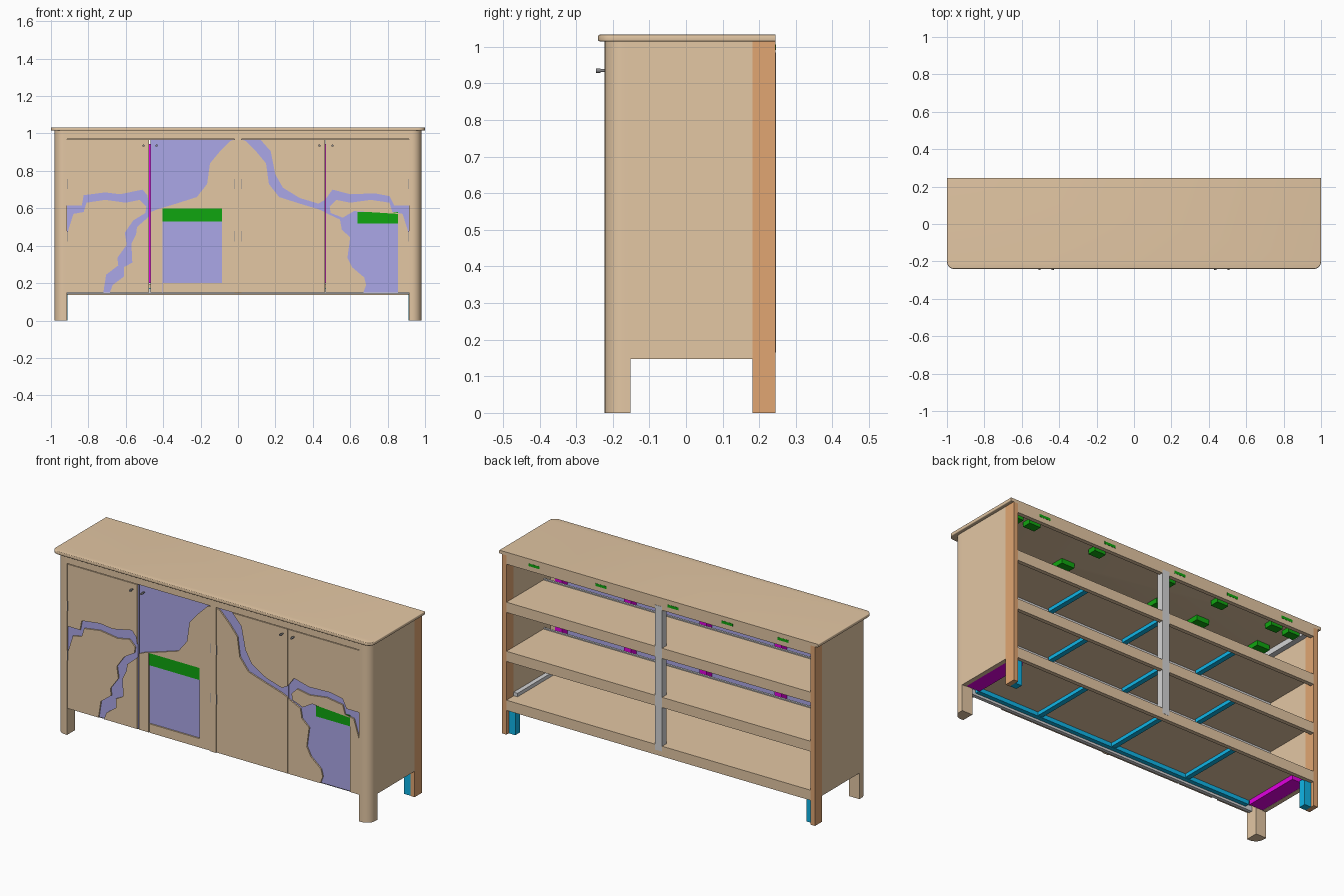
import bpy, bmesh, math
from mathutils import Vector

cube = bpy.data.objects.get("Cube")
if cube:
    bpy.data.objects.remove(cube, do_unlink=True)


def material(name, rgb):
    m = bpy.data.materials.new(name)
    m.use_nodes = True
    m.diffuse_color = (*rgb, 1)
    m.node_tree.nodes["Principled BSDF"].inputs["Base Color"].default_value = (*rgb, 1)
    return m


TAN = material("tan wood", (.77, .57, .37))
LAVENDER = material("lavender panel", (.41, .39, .80))
ORANGE = material("orange wood", (.75, .38, .17))
GREEN = material("green bracket", (.005, .38, .005))
MAGENTA = material("magenta strip", (.75, 0, .75))
TEAL = material("teal batten", (.005, .46, .80))
GREY = material("light grey rail", (.66, .66, .67))
METAL = material("dark metal", (.25, .25, .26))


def finish(name, bm, mat, smooth=False):
    bmesh.ops.recalc_face_normals(bm, faces=bm.faces)
    mesh = bpy.data.meshes.new(name)
    bm.to_mesh(mesh)
    bm.free()
    mesh.materials.append(mat)
    ob = bpy.data.objects.new(name, mesh)
    bpy.context.collection.objects.link(ob)
    if smooth:
        bpy.ops.object.select_all(action="DESELECT")
        bpy.context.view_layer.objects.active = ob
        ob.select_set(True)
        bpy.ops.object.shade_smooth_by_angle(angle=math.radians(35))
    return ob


def box(name, mat, x, y, z):
    """Box from three (low, high) ranges."""
    bm = bmesh.new()
    bmesh.ops.create_cube(bm, size=1)
    for v in bm.verts:
        v.co = [r[0] + (c + .5) * (r[1] - r[0]) for c, r in zip(v.co, (x, y, z))]
    return finish(name, bm, mat)


def mirrored(name, mat, x, y, z):
    """Box on the left side and its mirror on the right."""
    box("left_" + name, mat, x, y, z)
    box("right_" + name, mat, (-x[1], -x[0]), y, z)


def prism(name, mat, points, vector, bevel=0, smooth=False):
    """Flat outline pushed along a vector, with optional rounded rim."""
    bm = bmesh.new()
    face = bm.faces.new([bm.verts.new(p) for p in points])
    out = bmesh.ops.extrude_face_region(bm, geom=[face])
    verts = [g for g in out["geom"] if isinstance(g, bmesh.types.BMVert)]
    bmesh.ops.translate(bm, verts=verts, vec=Vector(vector))
    if bevel:
        back = max(v.co.y for v in bm.verts)
        rim = [e for e in bm.edges if abs(e.verts[0].co.z - e.verts[1].co.z) < 1e-5
               and min(v.co.y for v in e.verts) < back - 1e-4]
        bmesh.ops.bevel(bm, geom=rim, offset=bevel, segments=3, affect="EDGES", profile=.5)
    return finish(name, bm, mat, smooth)


def arc(cx, cy, r, start, z, n=8):
    steps = [math.radians(start + 90 * i / n) for i in range(n + 1)]
    return [(cx + r * math.cos(a), cy + r * math.sin(a), z) for a in steps]


# Table top with rounded front corners
BACK = .245
outline = [(1, BACK, 1.015), (-1, BACK, 1.015)]
outline += arc(-.962, -.202, .038, 180, 1.015) + arc(.962, -.202, .038, 270, 1.015)
prism("table_top", TAN, outline, (0, 0, .018), .004, True)

# Rounded front legs
leg = arc(.93, -.172, .05, 270, 0) + [(.98, -.152, 0), (.915, -.152, 0), (.915, -.222, 0)]
for side, s in (("left", 1), ("right", -1)):
    prism(side + "_front_leg", TAN, [(s * x, y, z) for x, y, z in leg], (0, 0, 1.015), smooth=True)

# Side panels, rear posts and inner side rails
mirrored("side_panel", TAN, (.955, .98), (-.152, .181), (.147, 1.015))
mirrored("rear_post", ORANGE, (.953, .98), (.181, BACK), (0, 1.015))
mirrored("rear_leg_block", TEAL, (.912, .953), (.183, .225), (0, .15))
mirrored("lower_side_strip", MAGENTA, (.87, .955), (-.15, .18), (.148, .174))
mirrored("lower_side_rail", GREY, (.93, .955), (-.15, .18), (.195, .215))
mirrored("upper_side_rail", GREY, (.925, .955), (-.15, .2), (.985, 1.015))

# Front and back rails, stiles
box("front_top_rail", TAN, (-.915, .915), (-.222, -.195), (.971, 1.015))
box("front_bottom_rail", GREY, (-.915, .915), (-.205, -.185), (.143, .172))
box("front_centre_stile", TAN, (-.018, .018), (-.222, -.2), (.147, .971))
box("back_top_rail", TAN, (-.953, .953), (.222, BACK), (.965, 1.015))
box("back_centre_post", GREY, (-.022, .022), (.205, BACK + .001), (.165, .985))

# Shelves with back lip, front strip and battens underneath
for level, top, front in (("bottom", .195, -.185), ("middle", .472, -.085), ("upper", .75, -.085)):
    box(level + "_shelf", TAN, (-.953, .953), (front, .225), (top - .02, top))
    box(level + "_shelf_lip", TAN, (-.953, .953), (.222, BACK), (top - .058, top))
    if level != "bottom":
        box(level + "_shelf_strip", GREY, (-.953, .953), (front - .012, front), (top - .03, top + .006))
    for i in (-1, 0, 1):
        box(level + "_batten", TEAL, (i * .475 - .014, i * .475 + .014),
            (front + .01, .222), (top - .04, top - .02))
box("bottom_long_batten", TEAL, (-.87, .87), (-.18, -.155), (.152, .175))

# Brackets under the top, with tabs showing on the back rail
for x in (-.89, -.78, -.43, -.09, .36, .78, .89):
    box("back_bracket", GREEN, (x - .035, x + .035), (.12, .17), (.988, 1.015))
    if abs(x) < .85:
        box("bracket_tab", GREEN, (x - .035, x + .035), (BACK - .002, BACK + .001), (.992, 1.007))
for x in (-.86, -.47, -.21, .4, .87):
    box("front_bracket", GREEN, (x - .04, x + .04), (-.1, -.03), (.988, 1.015))

# Vertical strips behind the doors
for x in (-.905, -.472, 0, .472, .905):
    box("door_strip", MAGENTA, (x - .022, x + .022), (-.199, -.15), (.2, .945))

# Door slabs
LOW, HIGH = .15, .967
DOORS = ((-.9145, -.477), (-.467, -.0185), (.0185, .465), (.469, .9145))
for span in DOORS:
    box("door_slab", LAVENDER, span, (-.213, -.2), (LOW, HIGH))


def land(name, points):
    """Raised plate on a door front; the gaps between plates form the river."""
    prism(name, TAN, [(x, -.213, z) for x, z in points], (0, -.008, 0))


# Outer right door
a, b = DOORS[0]
land("outer_right_upper_land", [
    (a, HIGH), (a, .615), (-.835, .615), (-.825, .67), (-.71, .685), (-.63, .675),
    (-.51, .70), (-.485, .67), (b, .63), (b, HIGH)])
land("outer_right_middle_land", [
    (a, LOW), (a, .46), (-.88, .57), (-.825, .58), (-.81, .63), (-.71, .645), (-.6, .63),
    (-.525, .645), (-.49, .61), (-.495, .575), (-.56, .535), (-.605, .47), (-.595, .405),
    (-.645, .335), (-.64, .295), (-.705, .245), (-.72, LOW)])
land("outer_right_lower_land", [
    (b, LOW), (b, .555), (-.54, .5), (-.545, .46), (-.57, .41), (-.565, .31),
    (-.61, .285), (-.61, .235), (-.67, .19), (-.685, LOW)])

# Inner right door: land around an open panel with a green band
a, b = DOORS[1]
land("inner_right_land", [
    (b, LOW), (b, HIGH), (-.04, .96), (-.1, .9), (-.15, .84), (-.165, .73), (-.22, .66),
    (-.33, .625), (-.43, .595), (a, .58), (a, LOW), (-.405, LOW), (-.405, .6),
    (-.085, .6), (-.085, .2), (-.4, .2), (-.4, LOW)])
box("inner_right_band", GREEN, (-.405, -.085), (-.218, -.213), (.53, .6))

# Inner left door
a, b = DOORS[2]
land("inner_left_lower_land", [
    (a, LOW), (a, HIGH), (.04, .96), (.1, .9), (.15, .84), (.165, .73), (.22, .66),
    (.33, .625), (.43, .595), (b, .58), (b, LOW)])
land("inner_left_upper_land", [
    (b, HIGH), (.12, HIGH), (.175, .905), (.2, .78), (.24, .71), (.33, .655), (.43, .625), (b, .645)])

# Outer left door, with its own open panel and green band
a, b = DOORS[3]
land("outer_left_upper_land", [
    (a, HIGH), (a, .65), (.505, .70), (.6, .675), (.73, .68), (.81, .665),
    (.835, .615), (b, .615), (b, HIGH)])
land("outer_left_lower_land", [
    (a, LOW), (a, .575), (.545, .54), (.555, .485), (.6, .445), (.585, .335),
    (.61, .285), (.675, .23), (.685, .19), (.67, LOW)])
land("outer_left_middle_land", [
    (b, LOW), (b, .46), (.88, .57), (.825, .58), (.81, .63), (.71, .645), (.6, .63),
    (.525, .645), (.49, .61), (.495, .575), (.56, .55), (.62, .585), (.855, .57), (.855, LOW)])
box("outer_left_band", GREEN, (.64, .855), (-.218, -.213), (.52, .58))


def cylinder(name, mat, radius, length, centre, along_y):
    bm = bmesh.new()
    bmesh.ops.create_cone(bm, cap_ends=True, segments=16, radius1=radius, radius2=radius, depth=length)
    ob = finish(name, bm, mat, True)
    ob.location = centre
    if along_y:
        ob.rotation_euler.x = math.pi / 2


# Knobs and hinge barrels
for x in (-.505, -.435, .435, .505):
    cylinder("knob_stem", METAL, .004, .02, (x, -.228, .935), True)
    cylinder("knob", METAL, .006, .012, (x, -.24, .935), True)
for x in (-.914, -.02, .02, .914):
    for z in (.45, .73):
        cylinder("hinge_barrel", METAL, .003, .055, (x, -.219, z), False)
